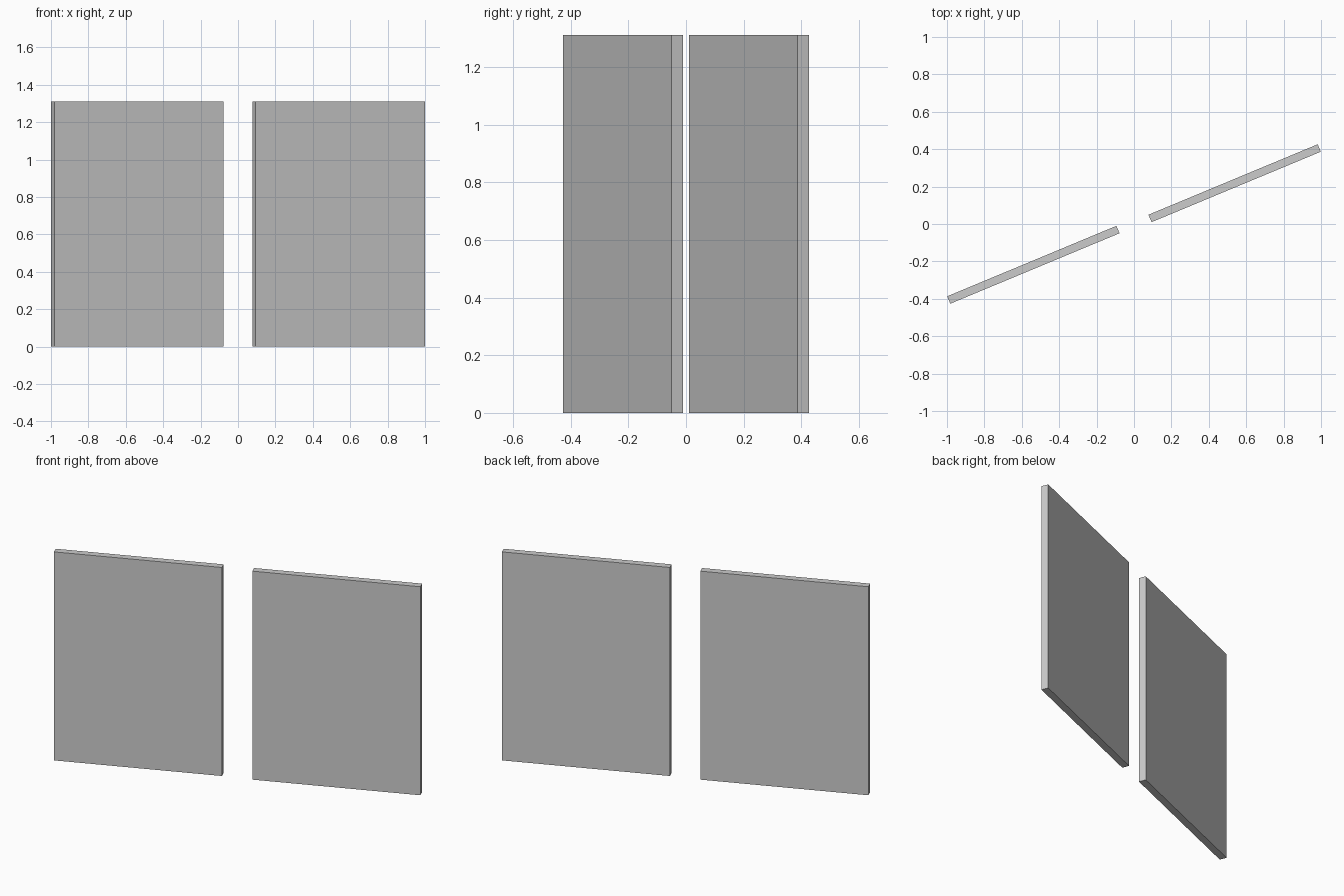
import bpy, math

if "Cube" in bpy.data.objects:
    bpy.data.objects.remove(bpy.data.objects["Cube"])

LENGTH, THICK, HEIGHT = 0.98, 0.043, 1.311
ANGLE = math.radians(22.6)


def panel(name, side):
    # upright slab, turned about z, standing on the ground
    bpy.ops.mesh.primitive_cube_add(
        size=1, location=(side * 0.538, side * 0.218, HEIGHT / 2),
        rotation=(0, 0, ANGLE))
    ob = bpy.context.object
    ob.name = name
    ob.scale = (LENGTH, THICK, HEIGHT)
    bpy.ops.object.transform_apply(location=False, rotation=False, scale=True)


# two matching panels with a gap between them
panel("left_panel", -1)
panel("right_panel", 1)
